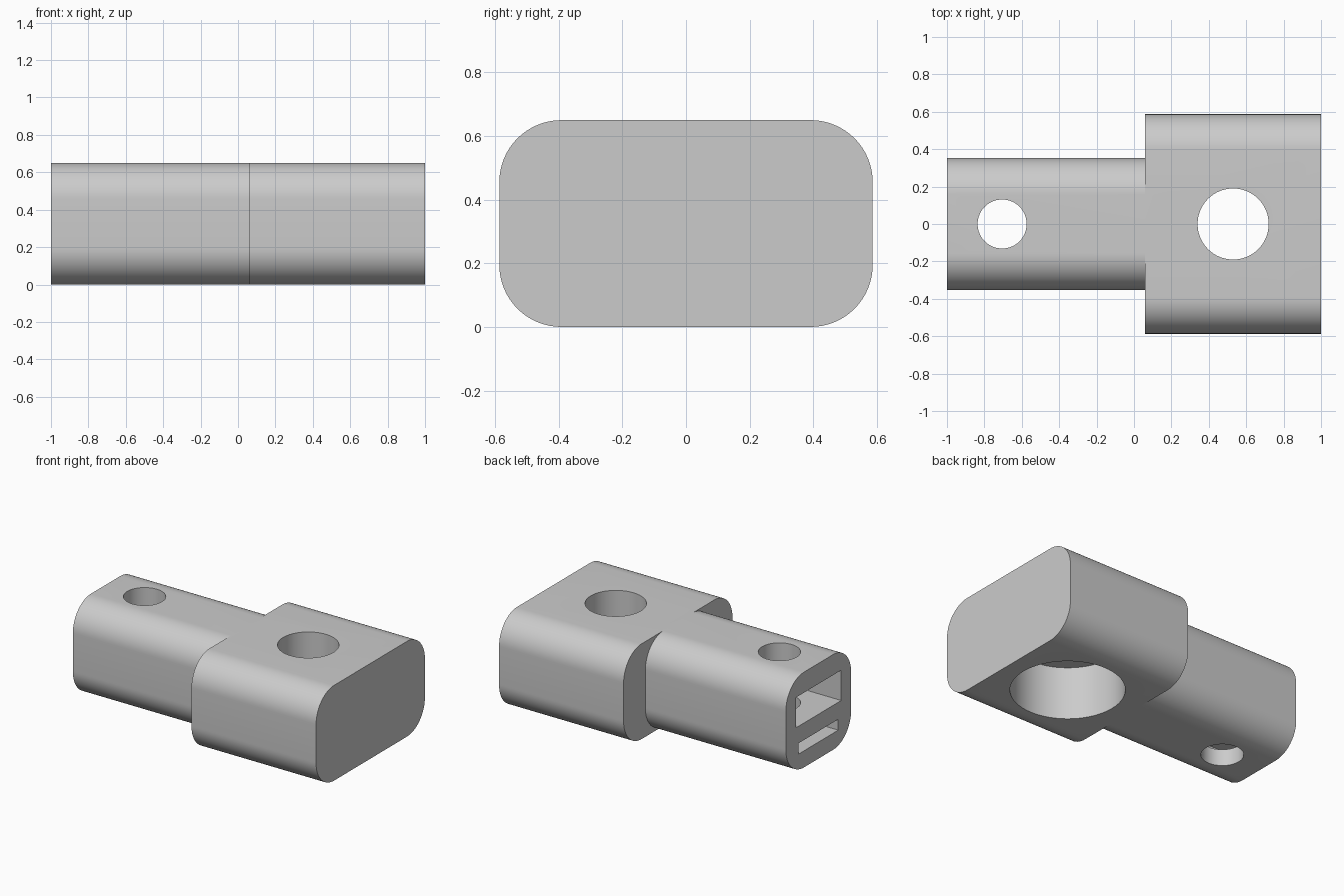
import bpy, bmesh, math
from mathutils import Matrix

if "Cube" in bpy.data.objects:
    bpy.data.objects.remove(bpy.data.objects["Cube"])

HEIGHT, RADIUS, STEP_X = 0.65, 0.195, 0.06

grey = bpy.data.materials.new("plain grey")
grey.use_nodes = True
colour = (0.6, 0.6, 0.6, 1)
grey.diffuse_color = colour
grey.node_tree.nodes["Principled BSDF"].inputs["Base Color"].default_value = colour


def add_object(name, bm):
    bmesh.ops.recalc_face_normals(bm, faces=bm.faces)
    mesh = bpy.data.meshes.new(name)
    bm.to_mesh(mesh)
    bm.free()
    mesh.materials.append(grey)
    obj = bpy.data.objects.new(name, mesh)
    bpy.context.collection.objects.link(obj)
    return obj


def rounded_bar(name, x0, x1, half_width, steps=16):
    """Rounded rectangle in the YZ plane, extruded along x."""
    bm = bmesh.new()
    ring = []
    for corner, (sy, sz) in enumerate([(1, 1), (-1, 1), (-1, -1), (1, -1)]):
        cy = sy * (half_width - RADIUS)
        cz = HEIGHT / 2 + sz * (HEIGHT / 2 - RADIUS)
        for i in range(steps + 1):
            a = (corner + i / steps) * math.pi / 2
            ring.append(bm.verts.new((x0, cy + RADIUS * math.cos(a), cz + RADIUS * math.sin(a))))
    face = bm.faces.new(ring)
    top = bmesh.ops.extrude_face_region(bm, geom=[face])["geom"]
    verts = [v for v in top if isinstance(v, bmesh.types.BMVert)]
    bmesh.ops.translate(bm, vec=(x1 - x0, 0, 0), verts=verts)
    return add_object(name, bm)


def cylinder(name, x, radius, z0, z1):
    bm = bmesh.new()
    bmesh.ops.create_cone(bm, cap_ends=True, segments=64, radius1=radius, radius2=radius,
                          depth=z1 - z0, matrix=Matrix.Translation((x, 0, (z0 + z1) / 2)))
    return add_object(name, bm)


def box(name, x0, x1, half_width, z0, z1):
    bm = bmesh.new()
    place = Matrix.Translation(((x0 + x1) / 2, 0, (z0 + z1) / 2))
    size = Matrix.Diagonal((x1 - x0, 2 * half_width, z1 - z0, 1))
    bmesh.ops.create_cube(bm, size=1, matrix=place @ size)
    return add_object(name, bm)


def combine(target, tool, operation):
    mod = target.modifiers.new(tool.name, "BOOLEAN")
    mod.object, mod.operation, mod.solver = tool, operation, "EXACT"
    bpy.context.view_layer.objects.active = target
    bpy.ops.object.modifier_apply(modifier=mod.name)
    bpy.data.objects.remove(tool)


# Wide head joined to the narrower tail
body = rounded_bar("connector_body", STEP_X, 1, 0.587)
combine(body, rounded_bar("tail", -1, STEP_X + 0.05, 0.352), "UNION")

# Head hole with a wide counterbore below, tail pin hole, and the two end slots
for cutter in (
    cylinder("head_hole", 0.53, 0.19, -0.1, 0.8),
    cylinder("head_counterbore", 0.53, 0.353, -0.1, 0.36),
    cylinder("tail_hole", -0.705, 0.131, -0.1, 0.8),
    box("upper_slot", -1.1, -0.1, 0.245, 0.303, 0.51),
    box("lower_slot", -1.1, -0.1, 0.213, 0.113, 0.187),
):
    combine(body, cutter, "DIFFERENCE")

# Smooth curved walls, sharp edges
bpy.ops.object.select_all(action="DESELECT")
body.select_set(True)
bpy.context.view_layer.objects.active = body
bpy.ops.object.shade_smooth_by_angle(angle=math.radians(30))
